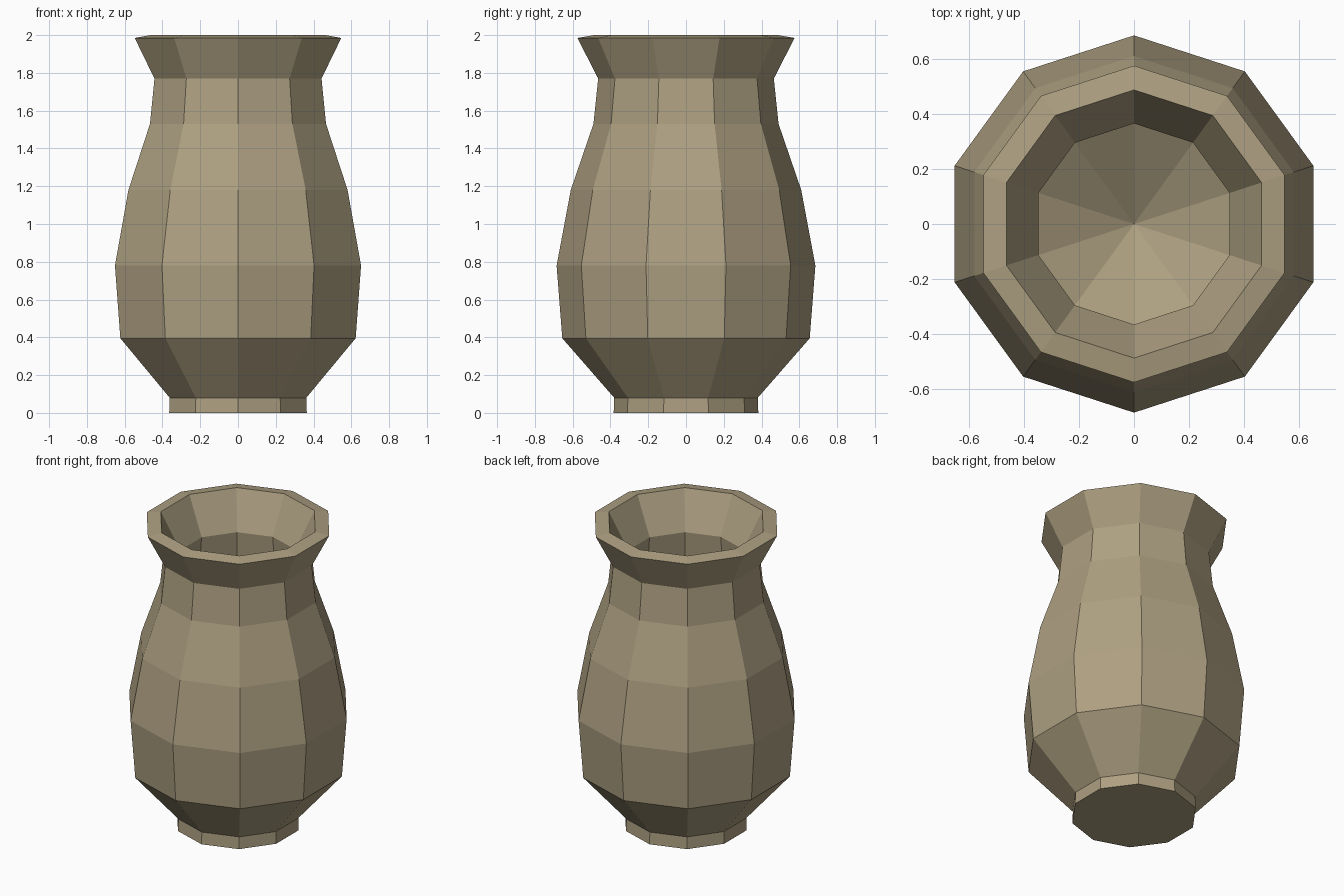
import bpy, bmesh
from math import cos, sin, pi

if "Cube" in bpy.data.objects:
    bpy.data.objects.remove(bpy.data.objects["Cube"])

SIDES = 10

# Outer wall from foot to rim, then inner wall down to the sloped floor (radius, z)
OUTER = [(0.383, 0.0), (0.38, 0.08), (0.655, 0.395), (0.685, 0.78), (0.61, 1.18),
         (0.49, 1.53), (0.465, 1.77), (0.575, 1.985)]
INNER = [(0.487, 2.0), (0.365, 1.76), (0.39, 1.51), (0.51, 1.15), (0.585, 0.78),
         (0.56, 0.44)]
FLOOR_Z = 0.1

bm = bmesh.new()
rings = []
for r, z in OUTER + INNER:
    angles = [pi / 2 + 2 * pi * i / SIDES for i in range(SIDES)]
    rings.append([bm.verts.new((r * cos(a), r * sin(a), z)) for a in angles])

# Walls between neighbouring rings
for low, high in zip(rings, rings[1:]):
    for i in range(SIDES):
        j = (i + 1) % SIDES
        bm.faces.new((low[i], low[j], high[j], high[i]))

# Flat base and conical inner floor
bm.faces.new(rings[0][::-1])
centre = bm.verts.new((0, 0, FLOOR_Z))
for i in range(SIDES):
    bm.faces.new((rings[-1][i], rings[-1][(i + 1) % SIDES], centre))

bmesh.ops.recalc_face_normals(bm, faces=bm.faces)
mesh = bpy.data.meshes.new("vase")
bm.to_mesh(mesh)
bm.free()
vase = bpy.data.objects.new("vase", mesh)
bpy.context.collection.objects.link(vase)

# Clay colour
clay = bpy.data.materials.new("clay")
clay.diffuse_color = (0.42, 0.35, 0.22, 1)
clay.use_nodes = True
clay.node_tree.nodes["Principled BSDF"].inputs["Base Color"].default_value = clay.diffuse_color
mesh.materials.append(clay)
